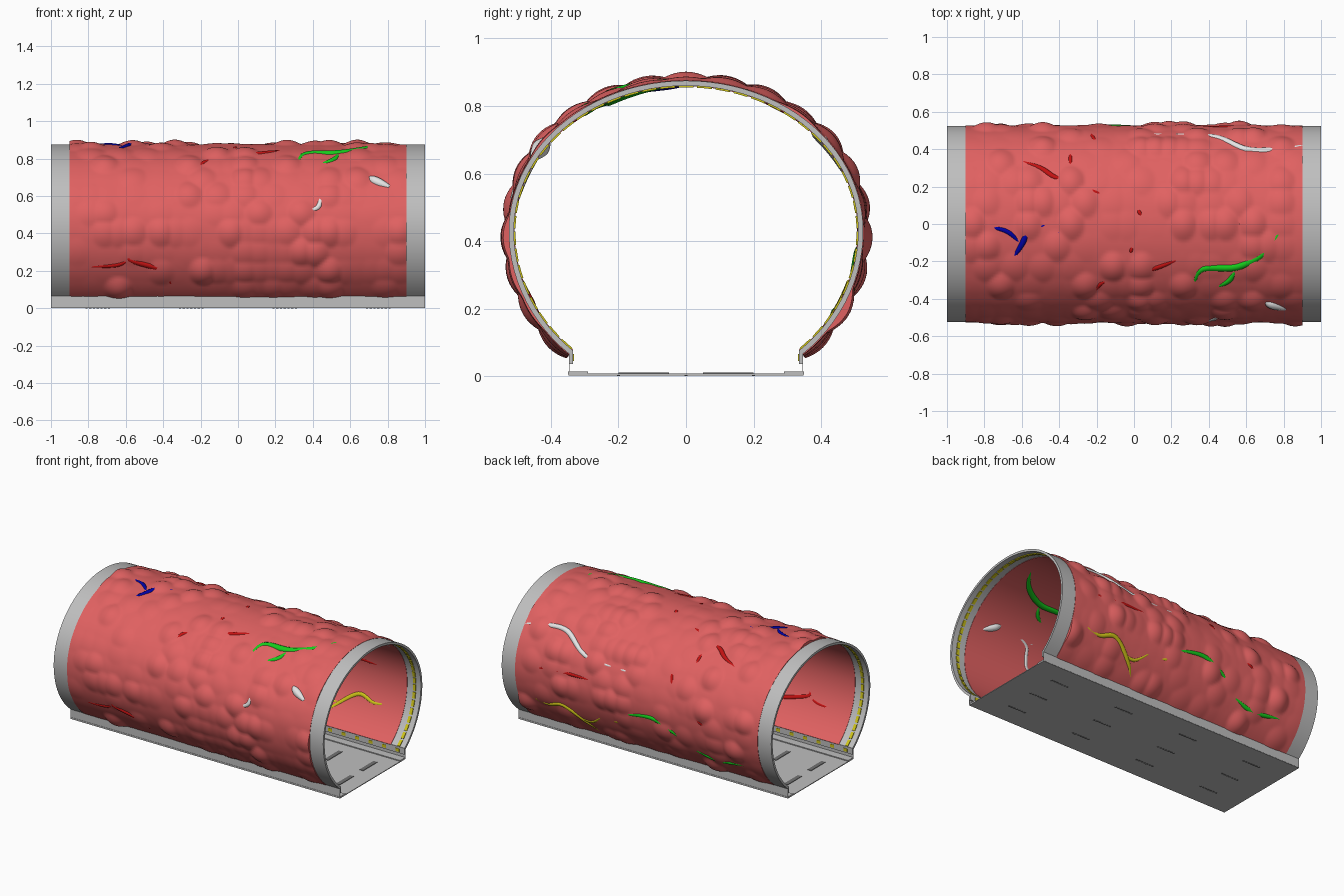
import bpy, bmesh, math, random
from mathutils import Vector

if "Cube" in bpy.data.objects:
    bpy.data.objects.remove(bpy.data.objects["Cube"])
random.seed(7)

def material(name, rgb):
    m = bpy.data.materials.new(name)
    m.diffuse_color = (*rgb, 1)
    m.use_nodes = True
    m.node_tree.nodes["Principled BSDF"].inputs["Base Color"].default_value = m.diffuse_color
    return m

RED = material("flesh red", (0.75, 0.12, 0.12))
GREY = material("metal grey", (0.52, 0.52, 0.52))
DARK = material("dark grey", (0.17, 0.17, 0.17))
BLOOD = material("vein red", (0.55, 0.006, 0.006))
GREEN = material("vein green", (0.008, 0.6, 0.012))
BLUE = material("vein blue", (0.0, 0.0, 0.38))
YELLOW = material("vein yellow", (0.62, 0.55, 0.01))
WHITE = material("vein white", (0.78, 0.78, 0.78))

# Arch cross-section: squashed ellipse, open at the bottom
A, B_UP, B_LOW, ZC = 0.525, 0.445, 0.485, 0.43
T0, T1 = math.radians(-49), math.radians(229)

def surf(x, t, off=0.0):
    b = B_UP if math.sin(t) > 0 else B_LOW
    c, s = math.cos(t), math.sin(t)
    n = Vector((0, c / A, s / b)).normalized()
    return Vector((x, A * c, ZC + b * s)) + n * off

def finish(name, bm, mat, smooth=True):
    bmesh.ops.recalc_face_normals(bm, faces=bm.faces)
    me = bpy.data.meshes.new(name)
    bm.to_mesh(me)
    bm.free()
    me.materials.append(mat)
    ob = bpy.data.objects.new(name, me)
    bpy.context.collection.objects.link(ob)
    if smooth:
        bpy.ops.object.select_all(action='DESELECT')
        ob.select_set(True)
        bpy.context.view_layer.objects.active = ob
        bpy.ops.object.shade_smooth_by_angle(angle=math.radians(40))
    return ob

def arch(name, spans, inner, outer, mat, nx=1, nt=72, bump=None, arcs=((T0, T1),)):
    """Closed arch shells between two surface offsets."""
    bm = bmesh.new()
    for x0, x1 in spans:
        for a0, a1 in arcs:
            grids = []
            for side in (inner, outer):
                g = []
                for i in range(nx + 1):
                    x = x0 + (x1 - x0) * i / nx
                    row = []
                    for j in range(nt + 1):
                        t = a0 + (a1 - a0) * j / nt
                        extra = bump(x, t) if bump and side == outer else 0
                        row.append(bm.verts.new(surf(x, t, side + extra)))
                    g.append(row)
                for i in range(nx):
                    for j in range(nt):
                        bm.faces.new((g[i][j], g[i+1][j], g[i+1][j+1], g[i][j+1]))
                grids.append(g)
            p, q = grids
            for i in range(nx):
                for j in (0, nt):
                    bm.faces.new((p[i][j], p[i+1][j], q[i+1][j], q[i][j]))
            for j in range(nt):
                for i in (0, nx):
                    bm.faces.new((p[i][j], p[i][j+1], q[i][j+1], q[i][j]))
    return finish(name, bm, mat)

def boxes(name, items, mat):
    """Items are (x0, x1, y0, y1, z0, z1)."""
    bm = bmesh.new()
    for x0, x1, y0, y1, z0, z1 in items:
        vs = bmesh.ops.create_cube(bm, size=1)['verts']
        for v in vs:
            v.co = Vector(((x0 + x1) / 2 + v.co.x * (x1 - x0),
                           (y0 + y1) / 2 + v.co.y * (y1 - y0),
                           (z0 + z1) / 2 + v.co.z * (z1 - z0)))
    return finish(name, bm, mat, False)

# Lumpy flesh: rounded bumps on a loose lattice, a few of them tall
NX, NT = 24, 21
height = [[0.028 * random.random() ** 5 + 0.002 * random.random() for _ in range(NT)] for _ in range(NX)]
for j in range(NT):
    height[random.randrange(NX)][j] = random.uniform(0.022, 0.028)
for i in range(12, 16):
    for j in (17, 18, 19, 20):
        height[i][j] = random.uniform(0.006, 0.017)

def bump(x, t):
    u = (x + 0.9) / 1.8 * NX - 0.5
    w = (t - T0) / (T1 - T0) * NT - 0.5
    h = 0
    for i in range(int(u) - 1, int(u) + 3):
        for j in range(int(w) - 1, int(w) + 3):
            if 0 <= i < NX and 0 <= j < NT:
                d = ((u - i) * 0.75) ** 2 + (w - j) ** 2
                if d < 0.64:
                    h = max(h, height[i][j] * (1 - d / 0.64) ** 1.3)
    return h

arch("flesh_lining", [(-0.9, 0.9)], -0.017, 0.001, RED, 150, 168, bump)
arch("end_rings", [(-1, -0.9), (0.9, 1)], -0.015, 0.0, GREY)

# Dashed trim inside each end ring
N = 45
step = (T1 - T0) / N
arch("ring_trim", [(-0.965, -0.945), (0.945, 0.965)], -0.020, -0.015, YELLOW, 1, 2,
     arcs=[(T0 + step * (k + 0.1), T0 + step * (k + 0.9)) for k in range(N)])

# Floor with edge strips and slots, lower side walls, feet with pads
boxes("floor", [(-1, 1, -0.348, 0.348, 0.002, 0.007)], GREY)
boxes("floor_edge_strips", [(-1, 1, s * 0.32 - 0.029, s * 0.32 + 0.029, 0.004, 0.013) for s in (-1, 1)], GREY)
slots = [(x, y) for x in (-0.88, -0.62, -0.36, -0.12, 0.12, 0.36, 0.62, 0.88) for y in (-0.125, 0.125)]
boxes("floor_slots", [(x - 0.014, x + 0.014, y - 0.075, y + 0.075, 0.006, 0.010) for x, y in slots], DARK)
boxes("underside_vents", [(x + k * 0.02 - 0.006, x + k * 0.02 + 0.006, y - 0.005, y + 0.005, 0, 0.003)
                          for x in (-0.75, -0.25, 0.25, 0.75) for y in (-0.2, 0, 0.2)
                          for k in range(-3, 4)], DARK)
boxes("side_walls", [(-1, 1, s * 0.346 - 0.001, s * 0.346 + 0.001, 0.003, 0.066) for s in (-1, 1)], GREY)
boxes("feet", [(-1, 1, s * 0.34 - 0.005, s * 0.34 + 0.005, 0.036, 0.078) for s in (-1, 1)], GREY)
boxes("foot_pads", [(x / 20 - 0.014, x / 20 + 0.014, s * 0.334 - 0.002, s * 0.334 + 0.002, 0.045, 0.065)
                    for x in range(-19, 20, 2) for s in (-1, 1)], YELLOW)

def angle(view, v):
    """Surface angle from y (top view) or z (front / back view)."""
    if view == 'top':
        return math.acos(max(-1, min(1, v / A)))
    a = math.asin((v - ZC) / (B_UP if v > ZC else B_LOW))
    return a if view == 'back' else math.pi - a

def veins(name, mat, paths):
    """Tapered tubes that follow the shell and show on both of its sides."""
    cu = bpy.data.curves.new(name, 'CURVE')
    cu.dimensions = '3D'
    cu.bevel_depth = 1
    cu.bevel_resolution = 2
    for view, r, pts in paths:
        p = [Vector((x, angle(view, v))) for x, v in pts]
        p = [2 * p[0] - p[1]] + p + [2 * p[-1] - p[-2]]
        out = []
        for k in range(1, len(p) - 2):
            a, b, c, d = p[k-1:k+3]
            for m in range(6):
                s = m / 6
                out.append(0.5 * (2*b + (c-a)*s + (2*a-5*b+4*c-d)*s*s + (3*b-a-3*c+d)*s**3))
        out.append(p[-2])
        sp = cu.splines.new('POLY')
        sp.points.add(len(out) - 1)
        for k, q in enumerate(out):
            sp.points[k].co = (*surf(q.x, q.y, -0.006), 1)
            sp.points[k].radius = r * (0.45 + 0.55 * math.sin(math.pi * k / (len(out) - 1)))
        sp.use_smooth = True
    cu.use_fill_caps = True
    cu.materials.append(mat)
    ob = bpy.data.objects.new(name, cu)
    bpy.context.collection.objects.link(ob)
    bpy.ops.object.select_all(action='DESELECT')
    ob.select_set(True)
    bpy.context.view_layer.objects.active = ob
    bpy.ops.object.convert(target='MESH')

veins("blue_veins", BLUE, [
    ('top', .019, [(-.65, -.19), (-.60, -.11), (-.56, -.04), (-.46, 0)]),
    ('top', .015, [(-.79, -.01), (-.68, -.04), (-.61, -.1)]),
    ('top', .015, [(-.87, -.15), (-.8, -.2), (-.71, -.205)]),
    ('top', .013, [(-.41, -.03), (-.39, -.07)])])
veins("green_veins", GREEN, [
    ('top', .023, [(.32, -.31), (.37, -.24), (.55, -.23), (.7, -.15), (.8, -.01)]),
    ('top', .017, [(.44, -.34), (.51, -.3), (.55, -.23)]),
    ('back', .018, [(.14, .33), (-.1, .37), (-.24, .32), (-.33, .27)]),
    ('back', .018, [(-.4, .21), (-.55, .18), (-.76, .2)])])
veins("red_veins", BLOOD, [
    ('top', .016, [(-.05, -.27), (.1, -.24), (.24, -.19)]),
    ('top', .015, [(-.23, -.39), (-.19, -.33), (-.14, -.3)]),
    ('top', .016, [(-.61, .34), (-.5, .3), (-.42, .25), (-.31, .23)]),
    ('top', .014, [(-.27, .19), (-.17, .16)]),
    ('top', .014, [(-.24, .49), (-.2, .43)]),
    ('top', .013, [(-.34, .38), (-.34, .31)]),
    ('top', .013, [(.02, .08), (.04, .04)]),
    ('top', .012, [(-.01, -.12), (-.02, -.16)]),
    ('front', .018, [(-.56, .3), (-.58, .26), (-.45, .22), (-.39, .2), (-.36, .13)]),
    ('front', .014, [(-.8, .22), (-.65, .23), (-.58, .26)]),
    ('front', .014, [(-.41, .46), (-.35, .44)]),
    ('back', .015, [(.77, .48), (.55, .5), (.34, .5)]),
    ('back', .013, [(-.44, .45), (-.5, .42)])])
veins("white_veins", WHITE, [
    ('top', .019, [(.2, .48), (.42, .47), (.6, .4), (.76, .4), (.9, .42)]),
    ('top', .010, [(-.1, .48), (.1, .48), (.22, .48)]),
    ('front', .017, [(.24, .52), (.41, .53), (.45, .6), (.48, .66), (.62, .7)]),
    ('front', .012, [(.41, .68), (.48, .67)]),
    ('front', .026, [(.7, .7), (.74, .68), (.81, .65)])])
veins("yellow_veins", YELLOW, [
    ('back', .018, [(.8, .26), (.68, .24), (.56, .266), (.42, .17), (.36, .11)]),
    ('back', .014, [(.47, .2), (.38, .19), (.28, .26)]),
    ('back', .013, [(.2, .25), (.11, .275)])])
